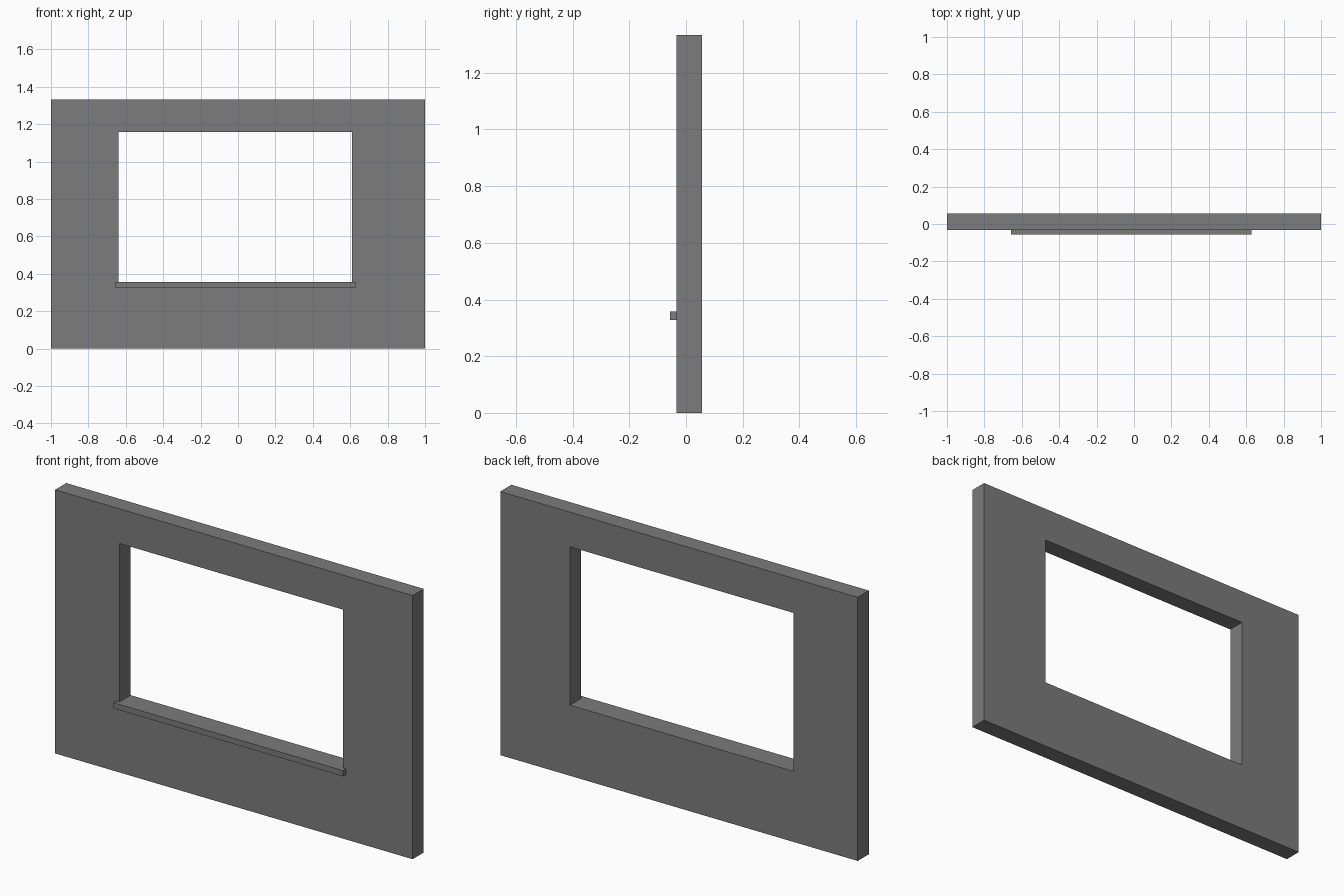
import bpy
import bmesh

cube = bpy.data.objects.get("Cube")
if cube:
    bpy.data.objects.remove(cube, do_unlink=True)

# One plain grey for the whole model
grey = bpy.data.materials.new("wall grey")
grey.use_nodes = True
colour = (0.2, 0.2, 0.2, 1)
grey.diffuse_color = colour
grey.node_tree.nodes["Principled BSDF"].inputs["Base Color"].default_value = colour


def add_object(name, bm):
    bmesh.ops.recalc_face_normals(bm, faces=bm.faces[:])
    mesh = bpy.data.meshes.new(name)
    bm.to_mesh(mesh)
    bm.free()
    mesh.materials.append(grey)
    obj = bpy.data.objects.new(name, mesh)
    bpy.context.collection.objects.link(obj)
    return obj


def rectangle(bm, x0, x1, z0, z1, y):
    """Corner vertices of an upright rectangle."""
    return [bm.verts.new((x, y, z))
            for x, z in ((x0, z0), (x1, z0), (x1, z1), (x0, z1))]


def extrude_back(bm, depth):
    result = bmesh.ops.extrude_face_region(bm, geom=bm.faces[:], use_keep_orig=True)
    verts = [g for g in result["geom"] if isinstance(g, bmesh.types.BMVert)]
    bmesh.ops.translate(bm, verts=verts, vec=(0, depth, 0))


WALL_FRONT, WALL_BACK, SILL_FRONT = -0.033, 0.056, -0.056
LEFT, RIGHT, BOTTOM, TOP = -0.64, 0.61, 0.357, 1.158

# Wall: a ring of four faces round the window opening, extruded
bm = bmesh.new()
outer = rectangle(bm, -1, 1, 0, 1.333, WALL_FRONT)
inner = rectangle(bm, LEFT, RIGHT, BOTTOM, TOP, WALL_FRONT)
for i in range(4):
    j = (i + 1) % 4
    bm.faces.new((outer[i], outer[j], inner[j], inner[i]))
extrude_back(bm, WALL_BACK - WALL_FRONT)
add_object("wall", bm)

# Sill: a thin ledge under the opening, slightly wider than it
bm = bmesh.new()
bm.faces.new(rectangle(bm, LEFT - 0.018, RIGHT + 0.018, BOTTOM - 0.029, BOTTOM, SILL_FRONT))
extrude_back(bm, WALL_FRONT - SILL_FRONT)
add_object("window_sill", bm)
